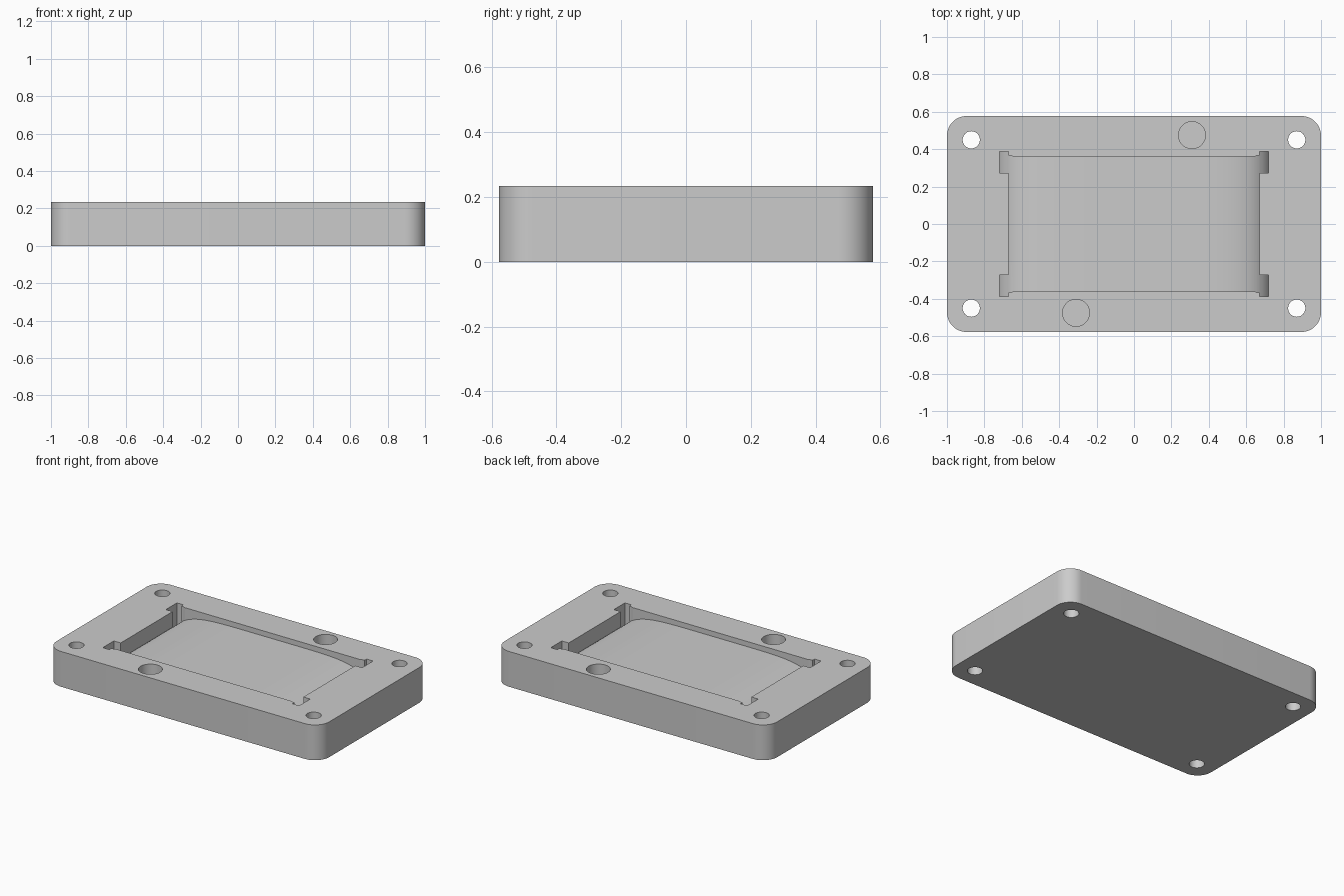
import bpy, bmesh
from math import cos, sin, pi

cube = bpy.data.objects.get("Cube")
if cube:
    bpy.data.objects.remove(cube, do_unlink=True)

LENGTH, WIDTH, HEIGHT = 2.0, 1.154, 0.234

grey = bpy.data.materials.new("plain_grey")
grey.use_nodes = True
grey.diffuse_color = (0.6, 0.6, 0.6, 1)
grey.node_tree.nodes["Principled BSDF"].inputs["Base Color"].default_value = (0.6, 0.6, 0.6, 1)


def extrude(name, points, shift, helper=True):
    """Solid made by pushing a closed outline along a vector."""
    bm = bmesh.new()
    face = bm.faces.new([bm.verts.new(p) for p in points])
    out = bmesh.ops.extrude_face_region(bm, geom=[face])
    verts = [g for g in out["geom"] if isinstance(g, bmesh.types.BMVert)]
    bmesh.ops.translate(bm, verts=verts, vec=shift)
    bmesh.ops.recalc_face_normals(bm, faces=bm.faces)
    mesh = bpy.data.meshes.new(name)
    bm.to_mesh(mesh)
    bm.free()
    mesh.materials.append(grey)
    ob = bpy.data.objects.new(name, mesh)
    bpy.context.collection.objects.link(ob)
    ob.hide_render = helper
    return ob


def arc(x, y, r, start, sweep, steps):
    return [(x + r * cos(start + sweep * i / steps), y + r * sin(start + sweep * i / steps))
            for i in range(steps + 1)]


def boolean(target, cutter, operation):
    """Apply a boolean, then discard the helper."""
    mod = target.modifiers.new("cut", "BOOLEAN")
    mod.operation, mod.object, mod.solver = operation, cutter, "EXACT"
    bpy.context.view_layer.objects.active = target
    bpy.ops.object.modifier_apply(modifier=mod.name)
    bpy.data.objects.remove(cutter, do_unlink=True)


def drill(target, x, y, r, bottom):
    ring = arc(x, y, r, 0, 2 * pi, 48)[:-1]
    boolean(target, extrude("drill", [(*p, bottom) for p in ring], (0, 0, 1)), "DIFFERENCE")


# Block with rounded vertical corners
R = 0.105
outline = []
for i, (sx, sy) in enumerate([(1, 1), (-1, 1), (-1, -1), (1, -1)]):
    outline += arc(sx * (LENGTH / 2 - R), sy * (WIDTH / 2 - R), R, i * pi / 2, pi / 2, 12)
block = extrude("tray_block", [(*p, 0) for p in outline], (0, 0, HEIGHT), helper=False)

# Pocket space above a crowned floor that drops at both ends
N = 64
floor = []
for i in range(N + 1):
    x = 0.725 * sin((i / N - 0.5) * pi)
    floor.append((x, -0.5, 0.2 * (1 - (abs(x) / 0.735) ** 6) ** 0.5))
floor += [(0.725, -0.5, 0.5), (-0.725, -0.5, 0.5)]
pocket = extrude("pocket_cutter", floor, (0, 1, 0))

# Pocket outline with four clip notches at the ends
quarter = [(0.67, 0.272), (0.72, 0.272), (0.72, 0.388), (0.672, 0.388),
           (0.672, 0.366), (0.655, 0.366), (0.645, 0.36)]
plan = []
for sx, sy in [(1, 1), (-1, 1), (-1, -1), (1, -1)]:
    points = quarter if sx * sy > 0 else quarter[::-1]
    plan += [(sx * x, sy * y, -0.1) for x, y in points]
boolean(pocket, extrude("pocket_plan", plan, (0, 0, 0.5)), "INTERSECT")
boolean(block, pocket, "DIFFERENCE")

# Corner through holes and two blind magnet holes
for sx in (-1, 1):
    for sy in (-1, 1):
        drill(block, sx * 0.87, sy * 0.45, 0.046, -0.2)
    drill(block, sx * 0.31, sx * 0.475, 0.072, 0.11)

block.select_set(True)
bpy.context.view_layer.objects.active = block
bpy.ops.object.shade_smooth_by_angle(angle=0.5)
